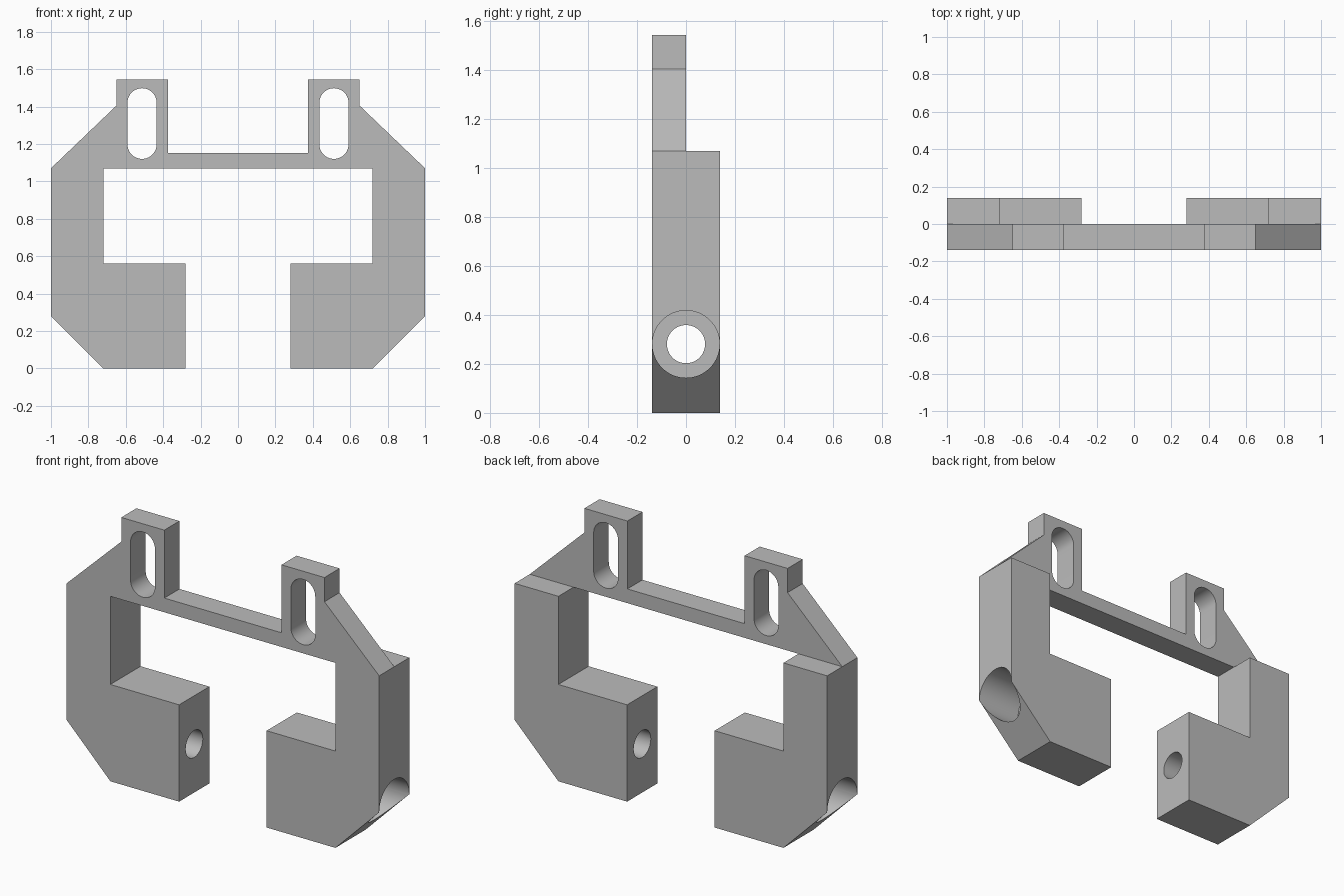
import bpy, bmesh, math
from mathutils import Matrix

cube = bpy.data.objects.get("Cube")
if cube:
    bpy.data.objects.remove(cube, do_unlink=True)

HALF = 0.138      # half thickness of the arms
BEAM = 1.07       # underside of the bridge plate

grey = bpy.data.materials.new("plain grey")
grey.use_nodes = True
grey.diffuse_color = (0.5, 0.5, 0.5, 1)
grey.node_tree.nodes["Principled BSDF"].inputs["Base Color"].default_value = (0.5, 0.5, 0.5, 1)


def finish(name, bm):
    bmesh.ops.recalc_face_normals(bm, faces=bm.faces)
    mesh = bpy.data.meshes.new(name)
    bm.to_mesh(mesh)
    bm.free()
    mesh.materials.append(grey)
    obj = bpy.data.objects.new(name, mesh)
    bpy.context.collection.objects.link(obj)
    return obj


def extrude(name, profile, y0, y1):
    """Extrude an (x, z) outline along y."""
    bm = bmesh.new()
    face = bm.faces.new([bm.verts.new((x, y0, z)) for x, z in profile])
    new = bmesh.ops.extrude_face_region(bm, geom=[face])["geom"]
    verts = [v for v in new if isinstance(v, bmesh.types.BMVert)]
    bmesh.ops.translate(bm, verts=verts, vec=(0, y1 - y0, 0))
    return finish(name, bm)


def bore(name, radius, x0, x1, z):
    """Cylinder along x."""
    bm = bmesh.new()
    place = Matrix.Translation(((x0 + x1) / 2, 0, z)) @ Matrix.Rotation(math.pi / 2, 4, "Y")
    bmesh.ops.create_cone(bm, cap_ends=True, segments=64, radius1=radius,
                          radius2=radius, depth=abs(x1 - x0), matrix=place)
    return finish(name, bm)


def combine(target, tool, operation):
    tool.hide_render = True
    mod = target.modifiers.new(operation.lower(), "BOOLEAN")
    mod.operation, mod.solver, mod.object = operation, "EXACT", tool
    bpy.context.view_layer.objects.active = target
    bpy.ops.object.modifier_apply(modifier=mod.name)
    bpy.data.objects.remove(tool, do_unlink=True)


def slot_outline(cx, low, high, r, n=20):
    arc = [math.pi * i / n for i in range(n + 1)]
    top = [(cx + r * math.cos(a), high - r + r * math.sin(a)) for a in arc]
    bottom = [(cx - r * math.cos(a), low + r - r * math.sin(a)) for a in arc]
    return top + bottom


# Bridge plate with two upright lugs
right_half = [(1, BEAM), (0.65, 1.405), (0.65, 1.545), (0.375, 1.545), (0.375, 1.152)]
bracket = extrude("clamp_bracket", right_half + [(-x, z) for x, z in reversed(right_half)], -HALF, 0)

# Thick C-shaped arms
arm = [(0.28, 0), (0.72, 0), (1, 0.28), (1, BEAM), (0.72, BEAM), (0.72, 0.56), (0.28, 0.56)]
for side in (1, -1):
    combine(bracket, extrude("arm", [(side * x, z) for x, z in arm], -HALF, HALF), "UNION")

# Lug slots, screw holes and counterbores
for side in (1, -1):
    combine(bracket, extrude("slot_cutter", slot_outline(side * 0.513, 1.12, 1.498, 0.078), -0.3, 0.3), "DIFFERENCE")
    combine(bracket, bore("hole_cutter", 0.078, side * 0.2, side * 0.8, 0.281), "DIFFERENCE")
    combine(bracket, bore("counterbore_cutter", 0.1375, side * 0.72, side * 1.1, 0.281), "DIFFERENCE")

bpy.ops.object.select_all(action="DESELECT")
bracket.select_set(True)
bpy.context.view_layer.objects.active = bracket
bpy.ops.object.shade_smooth_by_angle(angle=math.radians(30))
